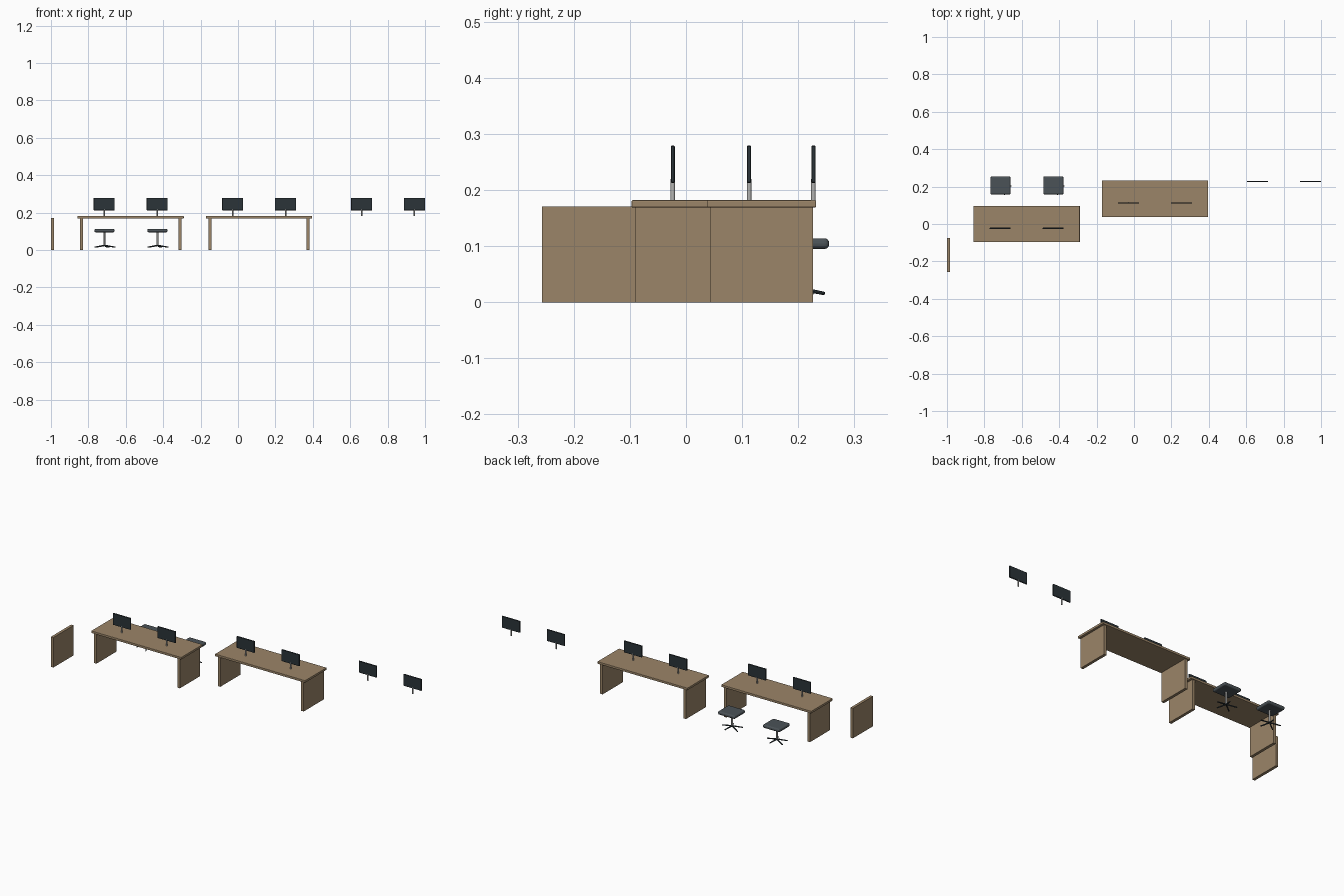
import bpy, math
from mathutils import Vector

if "Cube" in bpy.data.objects:
    bpy.data.objects.remove(bpy.data.objects["Cube"])


def material(name, rgb):
    m = bpy.data.materials.new(name)
    m.diffuse_color = (*rgb, 1)
    m.use_nodes = True
    m.node_tree.nodes["Principled BSDF"].inputs["Base Color"].default_value = m.diffuse_color
    return m


WOOD = material("wood", (0.33, 0.235, 0.14))
DARK = material("dark_plastic", (0.024, 0.034, 0.04))
FABRIC = material("seat_fabric", (0.07, 0.085, 0.095))
METAL = material("metal", (0.45, 0.45, 0.44))


def finish(o, name, mat, bevel, segments):
    o.name = name
    o.data.materials.append(mat)
    if bevel:
        b = o.modifiers.new("bevel", 'BEVEL')
        b.width, b.segments = bevel, segments
    return o


def box(name, lo, hi, mat, bevel=0.0, segments=1):
    lo, hi = Vector(lo), Vector(hi)
    bpy.ops.mesh.primitive_cube_add(size=1, location=(lo + hi) / 2)
    o = bpy.context.object
    o.scale = hi - lo
    bpy.ops.object.transform_apply(location=False, rotation=False, scale=True)
    return finish(o, name, mat, bevel, segments)


def tube(name, p, q, r1, r2, mat, sides=16):
    p, q = Vector(p), Vector(q)
    d = q - p
    bpy.ops.mesh.primitive_cone_add(vertices=sides, radius1=r1, radius2=r2, depth=d.length,
                                    location=(p + q) / 2,
                                    rotation=d.to_track_quat('Z', 'Y').to_euler())
    o = finish(bpy.context.object, name, mat, 0, 0)
    bpy.ops.object.shade_smooth_by_angle()
    return o


def leg_panel(name, x, y):
    box(name, (x - 0.008, y - 0.091, 0), (x + 0.008, y + 0.091, 0.171), WOOD)


def desk(tag, x, y):
    box(tag + "_top", (x - 0.284, y - 0.097, 0.169), (x + 0.284, y + 0.097, 0.182), WOOD, 0.002, 2)
    for side, sx in (("left", -1), ("right", 1)):
        leg_panel(f"{tag}_{side}_leg_panel", x + sx * 0.263, y)


def monitor(tag, x, y):
    box(tag + "_screen", (x - 0.056, y - 0.0035, 0.213), (x + 0.056, y + 0.0035, 0.279), DARK, 0.001)
    tube(tag + "_neck", (x, y, 0.181), (x, y, 0.22), 0.004, 0.004, METAL)


def chair(tag, x):
    # Cushion with rounded edges
    box(tag + "_seat", (x - 0.054, 0.157, 0.095), (x + 0.054, 0.255, 0.114), FABRIC, 0.008, 4)
    y = 0.2
    tube(tag + "_post", (x, y, 0.022), (x, y, 0.098), 0.005, 0.005, METAL)
    # Five sloping spokes
    for i in range(5):
        a = math.radians(5 + 72 * i)
        tip = (x + 0.06 * math.cos(a), y + 0.048 * math.sin(a), 0.0155)
        tube(f"{tag}_spoke_{i + 1}", (x, y, 0.025), tip, 0.004, 0.003, DARK, 8)


# Two whole desks and one stray leg panel
desk("left_desk", -0.574, 0.0)
desk("right_desk", 0.1125, 0.135)
leg_panel("stray_leg_panel", -0.992, -0.166)

# Three pairs of monitors
for tag, x, y in (("left", -0.574, -0.0235), ("middle", 0.1125, 0.1125), ("right", 0.802, 0.227)):
    for n, dx in ((1, -0.1415), (2, 0.1415)):
        monitor(f"{tag}_monitor_{n}", x + dx, y)

# Two chairs behind the left desk
chair("chair_1", -0.714)
chair("chair_2", -0.431)
